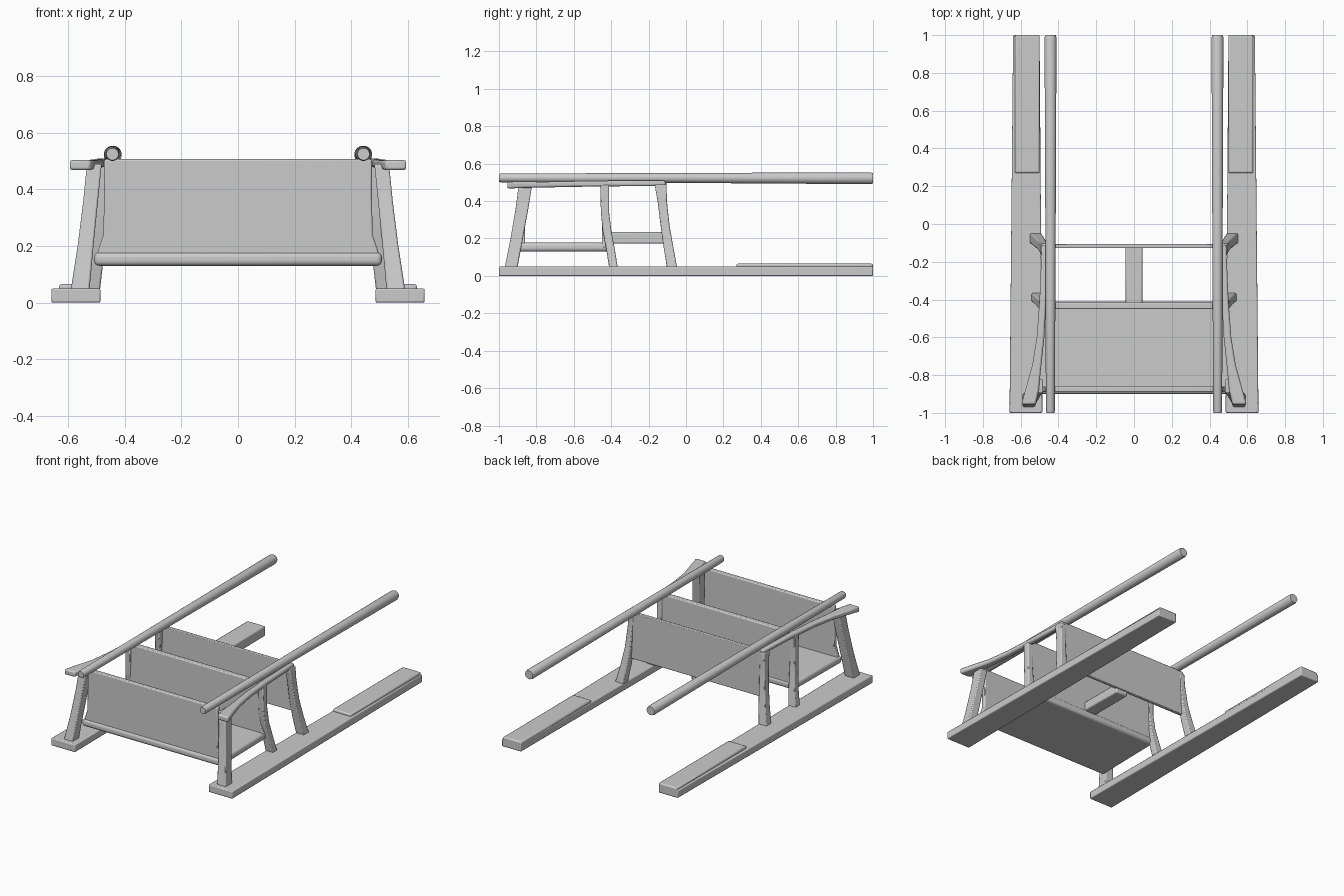
import bpy, bmesh, math

if "Cube" in bpy.data.objects:
    bpy.data.objects.remove(bpy.data.objects["Cube"])


def finish(name, bm, mirror=False, bevel=0.0, segments=2):
    bmesh.ops.recalc_face_normals(bm, faces=bm.faces)
    mesh = bpy.data.meshes.new(name)
    bm.to_mesh(mesh)
    bm.free()
    ob = bpy.data.objects.new(name, mesh)
    bpy.context.collection.objects.link(ob)
    if bevel:
        m = ob.modifiers.new("Soft edges", 'BEVEL')
        m.width, m.segments, m.limit_method = bevel, segments, 'ANGLE'
        m.angle_limit = math.radians(50)
    if mirror:
        ob.modifiers.new("Mirror", 'MIRROR')
    bpy.context.view_layer.objects.active = ob
    ob.select_set(True)
    bpy.ops.object.shade_smooth_by_angle(angle=math.radians(35))
    ob.select_set(False)
    return ob


def loft(name, sections, axis, sides=4, mirror=True, bevel=0.0, segments=2):
    """Bridge cross-sections (x, y, z, half a, half b) lying across the axis."""
    bm = bmesh.new()
    rings = []
    k = math.sqrt(2) if sides == 4 else 1
    for x, y, z, a, b in sections:
        ring = []
        for i in range(sides):
            t = math.tau * (i + 0.5) / sides
            u, v = a * k * math.cos(t), b * k * math.sin(t)
            ring.append(bm.verts.new((x + u, y + v, z) if axis == 'z' else (x + u, y, z + v)))
        rings.append(ring)
    for r, s in zip(rings, rings[1:]):
        for i in range(sides):
            j = (i + 1) % sides
            bm.faces.new((r[i], r[j], s[j], s[i]))
    bm.faces.new(rings[0])
    bm.faces.new(rings[-1])
    return finish(name, bm, mirror, bevel, segments)


def panel(name, outline, y0, y1, bevel):
    """Upright board from a right-half outline (x, z), symmetric in x."""
    pts = outline + [(-x, z) for x, z in reversed(outline)]
    bm = bmesh.new()
    face = bm.faces.new([bm.verts.new((x, y0, z)) for x, z in pts])
    new = bmesh.ops.extrude_face_region(bm, geom=[face])["geom"]
    bmesh.ops.translate(bm, vec=(0, y1 - y0, 0),
                        verts=[g for g in new if isinstance(g, bmesh.types.BMVert)])
    return finish(name, bm, bevel=bevel)


# Runners with the raised rear foot boards
loft("runner", [(0.572, -1, 0.025, 0.087, 0.025), (0.57, 1, 0.025, 0.07, 0.025)],
     'y', bevel=0.006)
loft("foot_board", [(0.565, 0.27, 0.05, 0.066, 0.015), (0.565, 1, 0.05, 0.066, 0.015)],
     'y', bevel=0.008)

# Long handle poles, thicker toward the back
loft("handle_pole", [(0.443, -1, 0.524, 0.021, 0.021), (0.443, -0.99, 0.524, 0.024, 0.024),
                     (0.442, -0.2, 0.524, 0.027, 0.026), (0.442, 0.985, 0.522, 0.032, 0.032),
                     (0.442, 1, 0.522, 0.028, 0.028)], 'y', sides=20)

# Side rails, flaring outward at the front
loft("side_rail", [(0.558, -0.955, 0.485, 0.038, 0.018), (0.54, -0.88, 0.487, 0.036, 0.017),
                   (0.515, -0.75, 0.488, 0.024, 0.015), (0.495, -0.6, 0.491, 0.02, 0.015),
                   (0.482, -0.4, 0.494, 0.018, 0.015), (0.472, -0.11, 0.495, 0.016, 0.014)],
     'y', bevel=0.009)

# Splayed legs
loft("front_leg", [(0.557, -0.935, 0.045, 0.033, 0.034), (0.538, -0.905, 0.2, 0.028, 0.033),
                   (0.52, -0.877, 0.36, 0.026, 0.034), (0.507, -0.858, 0.49, 0.026, 0.036)],
     'z', bevel=0.006)
loft("middle_leg", [(0.515, -0.388, 0.045, 0.028, 0.023), (0.5, -0.403, 0.14, 0.024, 0.023),
                    (0.488, -0.422, 0.24, 0.02, 0.023), (0.484, -0.433, 0.34, 0.019, 0.022),
                    (0.483, -0.435, 0.49, 0.019, 0.024)], 'z', bevel=0.006)
loft("rear_leg", [(0.522, -0.075, 0.045, 0.03, 0.027), (0.503, -0.093, 0.15, 0.026, 0.026),
                  (0.488, -0.112, 0.27, 0.022, 0.024), (0.48, -0.127, 0.4, 0.019, 0.025),
                  (0.475, -0.136, 0.49, 0.018, 0.032)], 'z', bevel=0.006)

# Cargo floor and centre beam
loft("cargo_floor", [(0, -0.9, 0.154, 0.508, 0.024), (0, -0.41, 0.154, 0.5, 0.024)],
     'y', mirror=False, bevel=0.018, segments=4)
loft("centre_beam", [(0, -0.43, 0.203, 0.044, 0.031), (0, -0.115, 0.203, 0.044, 0.031)],
     'y', mirror=False, bevel=0.008)

# Upright cross panels
low = [(0.503, 0.15), (0.492, 0.19), (0.475, 0.24), (0.472, 0.4), (0.472, 0.506)]
panel("front_panel", low, -0.89, -0.86, 0.006)
panel("middle_panel", low, -0.45, -0.415, 0.006)
panel("rear_panel", [(0.49, 0.2), (0.48, 0.3), (0.472, 0.4), (0.468, 0.504)],
      -0.128, -0.105, 0.004)
